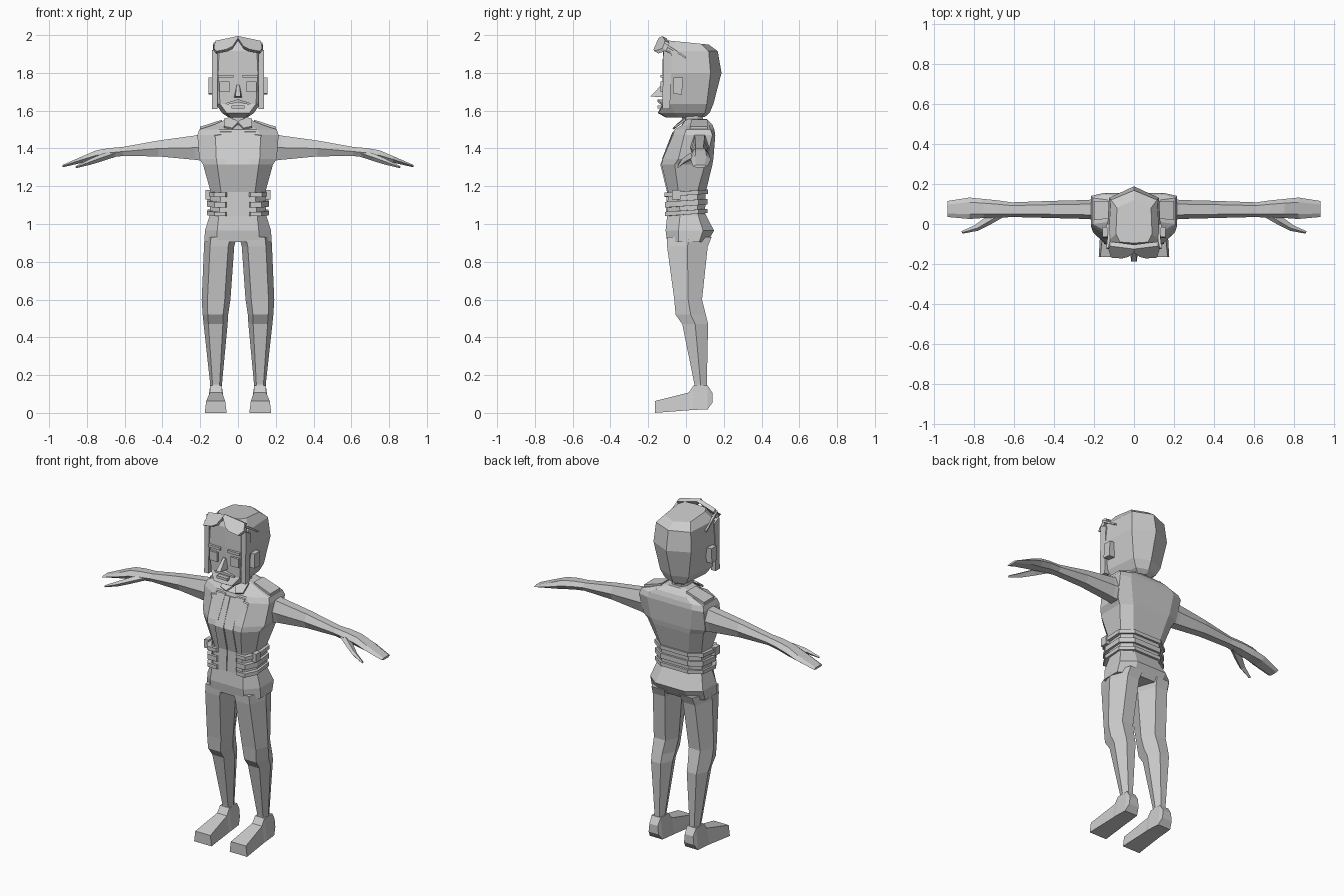
import bpy, bmesh, math
from mathutils import Vector

grey = bpy.data.materials.new("plain_grey")
grey.diffuse_color = (0.6, 0.6, 0.6, 1)


def finish(name, bm):
    bmesh.ops.remove_doubles(bm, verts=bm.verts[:], dist=0.0005)
    bmesh.ops.recalc_face_normals(bm, faces=bm.faces[:])
    me = bpy.data.meshes.new(name)
    bm.to_mesh(me)
    bm.free()
    me.materials.append(grey)
    ob = bpy.data.objects.new(name, me)
    bpy.context.collection.objects.link(ob)
    return ob


def loft(name, rings):
    """Skin between rings with equal point counts, closed at both ends."""
    bm = bmesh.new()
    vr = [[bm.verts.new(p) for p in r] for r in rings]
    n = len(vr[0])
    for a, b in zip(vr, vr[1:]):
        for i in range(n):
            j = (i + 1) % n
            bm.faces.new((a[i], a[j], b[j], b[i]))
    bm.faces.new(vr[0][::-1])
    bm.faces.new(vr[-1])
    return finish(name, bm)


def both(name, rings):
    """Left and right copies of a loft."""
    loft(name + "_left", rings)
    loft(name + "_right", [[(-x, y, z) for x, y, z in r] for r in rings])


def body_ring(z, w, wf, yf, yc, wb, yb, ym, tilt=0):
    """Symmetric ring: front half-width wf, side corners at yc and yb, back middle at ym."""
    half = [(wf, yf), (w, yc), (w, yb), (wb, ym)]
    pts = [(0, yf)] + half + [(0, ym)] + [(-x, y) for x, y in half[::-1]]
    return [(x, y, z + tilt * y) for x, y in pts]


def box(x0, x1, y0, y1, z0, z1):
    return [[(x0, y0, z), (x1, y0, z), (x1, y1, z), (x0, y1, z)] for z in (z0, z1)]


def plate(name, pts, offset):
    """Thin slab from an outline, pushed along offset, on both sides."""
    o = Vector(offset)
    both(name, [[tuple(p) for p in pts], [tuple(Vector(p) + o) for p in pts]])


# torso
loft("torso", [body_ring(*r) for r in (
    (1.04, .15, .10, -.10, -.03, .09, .06, .10),
    (1.17, .145, .09, -.095, -.04, .09, .06, .105),
    (1.315, .185, .11, -.13, -.06, .12, .10, .14),
    (1.345, .205, .115, -.123, -.04, .13, .11, .145),
    (1.47, .215, .12, -.07, -.01, .15, .14, .155),
    (1.50, .205, .10, -.06, .0, .14, .13, .15),
    (1.525, .13, .07, -.02, .01, .10, .12, .14),
    (1.555, .06, .04, .0, .02, .04, .09, .11))])
# neck
loft("neck", [body_ring(z, .05, .03, -.02, .0, .03, .06, .09) for z in (1.51, 1.61)])

# shoulder straps
both("shoulder_strap", [
    [(.085, .03, 1.525), (.20, .02, 1.49), (.20, .115, 1.49), (.085, .115, 1.525)],
    [(.085, .03, 1.552), (.20, .02, 1.515), (.20, .115, 1.515), (.085, .115, 1.552)]])


def chest(x, z):
    return (x, -.13 + (z - 1.32) * .39, z)


# lapels, collar tabs and zip strips
plate("lapel", [chest(.045, 1.35), chest(.125, 1.47), chest(.09, 1.475),
                chest(.095, 1.49), chest(.035, 1.49)], (0, -.008, -.003))
plate("collar", [(.0, -.025, 1.53), (.03, -.065, 1.50), (.075, -.055, 1.51),
                 (.075, .0, 1.55), (.03, .0, 1.56)], (0, -.006, .008))
both("zip_strip", [[(x, y, z) for x, y in ((.003, yf), (.06, yf), (.06, yf + .02), (.003, yf + .02))]
                   for z, yf in ((1.045, -.106), (1.17, -.101), (1.315, -.136), (1.48, -.072))])

# waist straps, open at the front
U = [(.065, -.112), (.125, -.112), (.163, -.05), (.16, .065), (.09, .115)]
U = U + [(-x, y) for x, y in U[::-1]]


def strap(name, z, h, grow):
    rings = []
    for x, y in U:
        g = 1 + grow
        zz = z + .07 * y
        rings.append([(x * g, y * g, zz), (x * g, y * g, zz + h),
                      (x * .86, y * .86, zz + h), (x * .86, y * .86, zz)])
    loft(name, rings)


strap("upper_waist_strap", 1.152, .022, .02)
strap("middle_waist_strap", 1.095, .030, .0)
strap("jacket_hem", 1.05, .022, .0)
both("side_buckle", box(.145, .172, -.075, -.03, 1.13, 1.18))

# hips
loft("hips", [body_ring(*r) for r in (
    (.905, .178, .11, -.10, -.04, .09, .07, .115),
    (.965, .175, .11, -.108, -.04, .10, .09, .148),
    (1.06, .145, .10, -.098, -.03, .08, .06, .10))])


def limb(z, xi, xo, yf, yb, tilt=0):
    """Six-sided leg ring."""
    m, d = (yf + yb) / 2, (xo - xi)
    return [(xi + d * .2, yf, z), (xo - d * .2, yf, z), (xo, m, z),
            (xo - d * .25, yb, z), (xi + d * .25, yb, z), (xi, m, z)]


# legs
both("leg", [limb(*r) for r in (
    (.93, .008, .177, -.102, .135), (.88, .02, .18, -.10, .115), (.60, .04, .192, -.062, .085),
    (.52, .052, .187, -.055, .105), (.47, .055, .182, -.02, .117),
    (.15, .085, .147, .045, .11), (.11, .085, .147, .04, .115))])

# shoes: cross-sections from heel to toe
both("shoe", [[(x0, y, z0), (x1, y, z0), (x1 - t, y, z1), (x0 + t, y, z1)]
              for y, x0, x1, z0, z1, t in (
    (.14, .085, .15, .055, .105, .005), (.115, .075, .16, .018, .145, .012),
    (.04, .068, .165, .016, .145, .018), (.015, .068, .165, .014, .108, .016),
    (-.165, .06, .176, .0, .063, .008))])


def arm_ring(x, z0, z1, y0, y1):
    c, h = (y0 + y1) / 2, (z0 + z1) / 2
    q = (y1 - y0) * .28
    return [(x, y0, h), (x, c - q, z0), (x, c + q, z0), (x, y1, h), (x, c + q, z1), (x, c - q, z1)]


# arms with mitten hands
both("arm", [arm_ring(*r) for r in (
    (.19, 1.335, 1.478, .02, .125), (.23, 1.34, 1.468, .025, .12),
    (.42, 1.358, 1.442, .03, .115), (.61, 1.36, 1.408, .035, .108),
    (.68, 1.352, 1.402, .03, .118), (.75, 1.337, 1.39, .03, .125),
    (.82, 1.325, 1.36, .025, .132), (.93, 1.30, 1.312, .035, .115))])
both("thumb", [[(x, y - w, z), (x, y, z - h), (x + w, y + w, z), (x, y, z + h)]
               for x, y, z, w, h in ((.65, .06, 1.375, .025, .02), (.72, .015, 1.352, .02, .02),
                                     (.78, -.02, 1.33, .014, .016), (.855, -.042, 1.302, .006, .006))])


def head_ring(z, w, wf, yf, ys, wb, yb, ym, slope=0):
    half = [(wf, yf), (w, ys), (wb, yb)]
    pts = [(0, yf - .005)] + half + [(0, ym)] + [(-x, y) for x, y in half[::-1]]
    return [(x, y, z + slope * y) for x, y in pts]


# head
loft("head", [head_ring(*r) for r in (
    (1.565, .05, .04, -.10, -.04, .04, .08, .10, .02),
    (1.588, .085, .06, -.145, -.06, .07, .10, .125),
    (1.635, .117, .095, -.12, -.09, .095, .11, .145),
    (1.80, .137, .105, -.12, -.095, .125, .13, .188),
    (1.915, .128, .10, -.117, -.085, .115, .12, .168),
    (1.962, .09, .07, -.09, -.05, .085, .08, .12, -.1))])

# face
yf = -.122
both("eye", box(.045, .097, yf - .012, yf + .01, 1.70, 1.755))
both("eyebrow", box(.025, .105, yf - .014, yf + .01, 1.775, 1.79))
loft("nose", [[(-.008, yf - .01, 1.735), (.008, yf - .01, 1.735), (.008, yf + .01, 1.735), (-.008, yf + .01, 1.735)],
              [(-.014, -.188, 1.675), (.014, -.188, 1.675), (.022, yf + .01, 1.67), (-.022, yf + .01, 1.67)]])
both("moustache", [[(0, -.15, 1.645), (0, -.15, 1.66), (0, -.11, 1.66), (0, -.11, 1.645)],
                   [(.065, -.13, 1.63), (.065, -.13, 1.64), (.065, -.10, 1.64), (.065, -.10, 1.63)]])
loft("lips", box(-.035, .035, -.152, -.11, 1.612, 1.628))

# ears
both("ear", [[(x, y, z) for y, z in ((-.07, 1.69), (-.022, 1.685), (-.016, 1.775), (-.065, 1.775))]
             for x in (.12, .157)])
# sideburns
both("sideburn", [[(x, y, z) for y, z in ((-.125, 1.61), (-.085, 1.61), (-.075, 1.90), (-.12, 1.92))]
                  for x in (.108, .137)])

# goggles resting on the forehead
plate("goggle_lens", [(0, -.125, 1.995), (.12, -.11, 1.97), (.128, -.125, 1.93), (.115, -.168, 1.915),
                      (.06, -.172, 1.925), (.03, -.165, 1.94), (0, -.145, 1.985)], (0, .022, -.012))
both("goggle_arm", [[(.118, -.115, 1.945), (.13, -.115, 1.945), (.13, -.115, 1.96), (.118, -.115, 1.96)],
                    [(.122, .0, 1.875), (.137, .0, 1.875), (.137, .0, 1.885), (.122, .0, 1.885)]])
